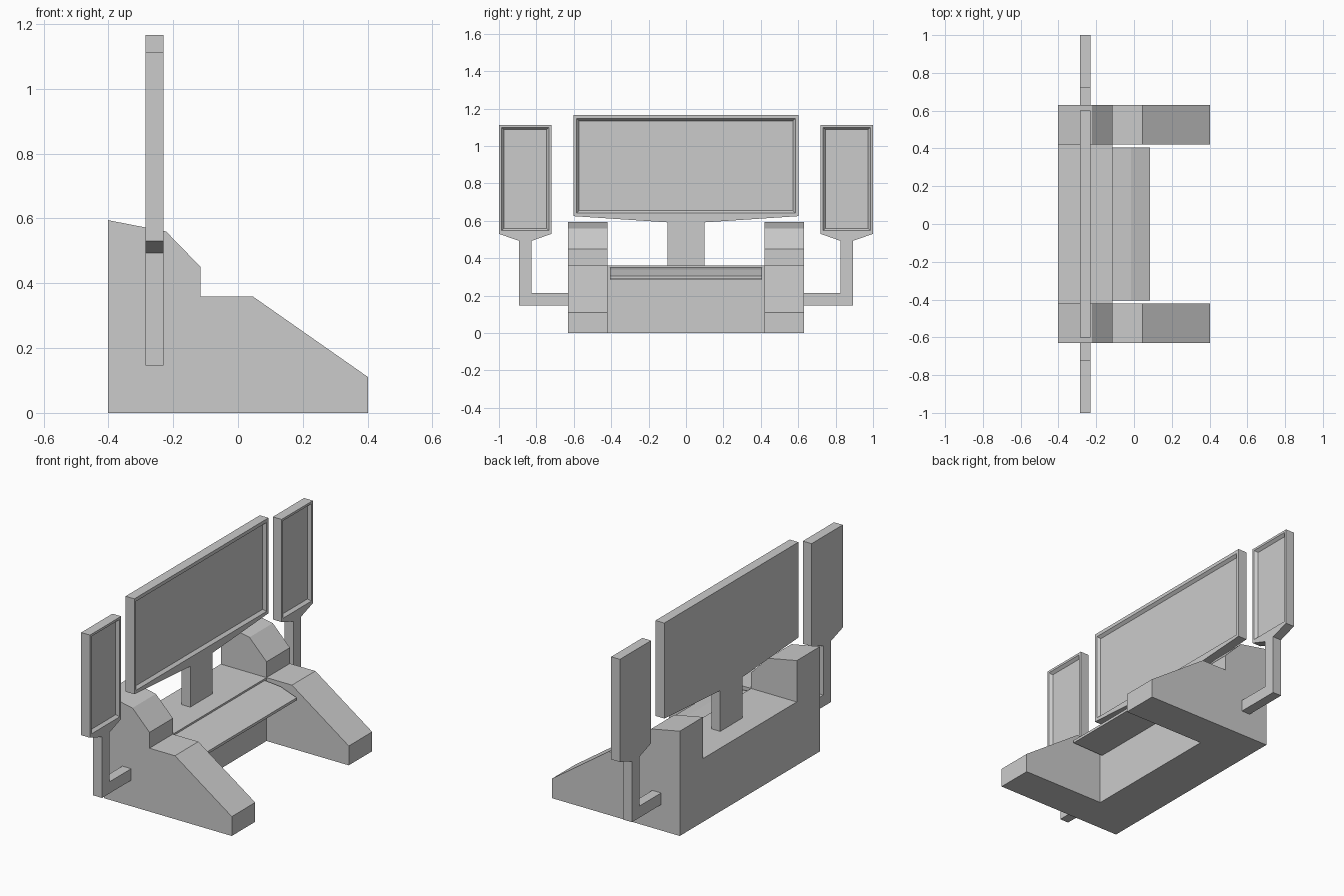
import bpy, bmesh

if "Cube" in bpy.data.objects:
    bpy.data.objects.remove(bpy.data.objects["Cube"])


def loft(name, ring_a, ring_b):
    """Closed solid between two matching outlines."""
    bm = bmesh.new()
    a = [bm.verts.new(p) for p in ring_a]
    b = [bm.verts.new(p) for p in ring_b]
    bm.faces.new(a)
    bm.faces.new(b[::-1])
    n = len(a)
    for i in range(n):
        bm.faces.new((a[i], b[i], b[(i + 1) % n], a[(i + 1) % n]))
    bmesh.ops.recalc_face_normals(bm, faces=bm.faces)
    me = bpy.data.meshes.new(name)
    bm.to_mesh(me)
    bm.free()
    ob = bpy.data.objects.new(name, me)
    bpy.context.collection.objects.link(ob)
    return ob


def side_prism(name, xz, half):
    return loft(name, [(x, -half, z) for x, z in xz], [(x, half, z) for x, z in xz])


def cut(target, cutter):
    mod = target.modifiers.new("cut", 'BOOLEAN')
    mod.operation = 'DIFFERENCE'
    mod.solver = 'EXACT'
    mod.object = cutter
    cutter.hide_render = True
    bpy.context.view_layer.objects.active = target
    bpy.ops.object.modifier_apply(modifier=mod.name)
    bpy.data.objects.remove(cutter)


BACK, FRONT, DEPTH, SLOPE = -0.285, -0.23, 0.016, 0.013


def screen(name, yz, y0, y1, z0, z1):
    """Flat panel outline with a sloped-edge recess in its +x face."""
    panel = loft(name, [(BACK, y, z) for y, z in yz], [(FRONT, y, z) for y, z in yz])

    def rect(x, s):
        return [(x, y0 + s, z0 + s), (x, y1 - s, z0 + s), (x, y1 - s, z1 - s), (x, y0 + s, z1 - s)]
    cut(panel, loft("recess_cutter", rect(FRONT + DEPTH, -SLOPE), rect(FRONT - DEPTH, SLOPE)))
    return panel


# Console base: full-width side profile, hollowed between the two side cheeks
base = side_prism("console_base", [(-0.402, 0), (-0.402, 0.595), (-0.222, 0.56), (-0.115, 0.45),
                                   (-0.115, 0.36), (0.045, 0.36), (0.402, 0.11), (0.402, 0)], 0.63)
cut(base, side_prism("gap_cutter", [(-0.6, 0.36), (-0.115, 0.36), (-0.115, -0.1),
                                    (0.6, -0.1), (0.6, 0.8), (-0.6, 0.8)], 0.42))

# Sloping control shelf
side_prism("control_shelf", [(-0.118, 0.35), (-0.015, 0.341), (0.085, 0.305),
                             (0.085, 0.29), (-0.118, 0.285)], 0.405)

# Main screen with its stand
half = [(0.1, 0.36), (0.1, 0.592), (0.602, 0.625), (0.602, 1.167)]
screen("main_screen", half + [(-y, z) for y, z in half[::-1]], -0.585, 0.585, 0.642, 1.147)

# Side screens on bent arms
arm = [(0.63, 0.147), (0.892, 0.147), (0.892, 0.493), (1.0, 0.53), (1.0, 1.113),
       (0.72, 1.113), (0.72, 0.53), (0.825, 0.493), (0.825, 0.213), (0.63, 0.213)]
for label, s in (("left", -1), ("right", 1)):
    lo, hi = sorted((s * 0.733, s * 0.987))
    screen(label + "_side_screen", [(s * y, z) for y, z in arm], lo, hi, 0.547, 1.1)
